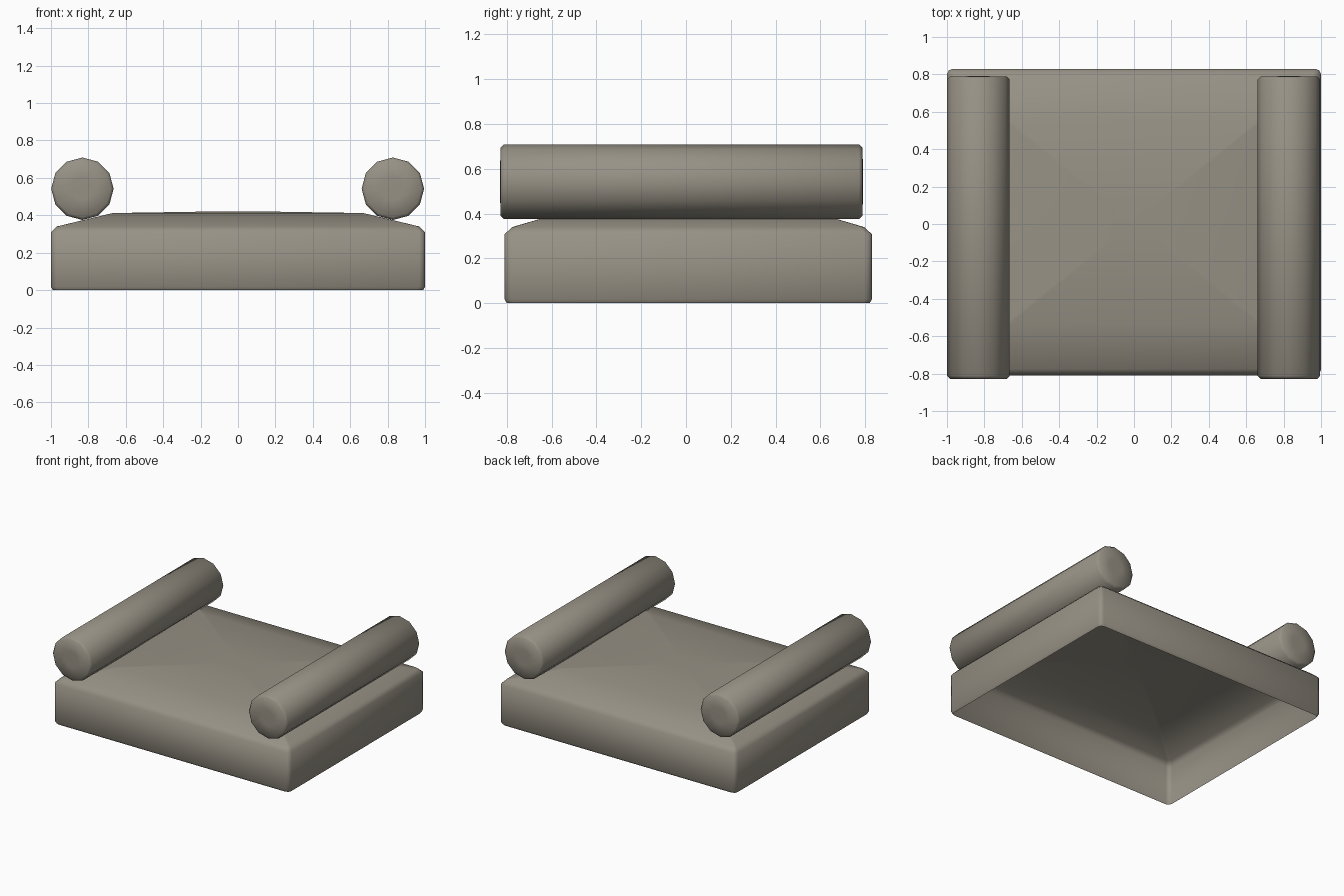
import bpy, bmesh, math

if "Cube" in bpy.data.objects:
    bpy.data.objects.remove(bpy.data.objects["Cube"])

fabric = bpy.data.materials.new("warm grey fabric")
fabric.diffuse_color = (0.31, 0.285, 0.235, 1)
fabric.use_nodes = True
fabric.node_tree.nodes["Principled BSDF"].inputs["Base Color"].default_value = fabric.diffuse_color


def loft(name, rings, cap_start, cap_end):
    """Skin a list of equal-length point rings into one smooth mesh."""
    bm = bmesh.new()
    loops = [[bm.verts.new(p) for p in ring] for ring in rings]
    n = len(loops[0])
    for a, b in zip(loops, loops[1:]):
        for i in range(n):
            j = (i + 1) % n
            bm.faces.new((a[i], a[j], b[j], b[i]))
    if cap_start:
        bm.faces.new(loops[0][::-1])
    if cap_end:
        bm.faces.new(loops[-1])
    for f in bm.faces:
        f.smooth = True
    bmesh.ops.recalc_face_normals(bm, faces=bm.faces)
    mesh = bpy.data.meshes.new(name)
    bm.to_mesh(mesh)
    bm.free()
    mesh.materials.append(fabric)
    obj = bpy.data.objects.new(name, mesh)
    bpy.context.collection.objects.link(obj)
    return obj


def rounded_rect(hx, hy, z, c, yc=0.01):
    """Rectangle ring with chamfered corners (one mid point per corner)."""
    k = c * 0.3
    quarter = [(hx, hy - c), (hx - k, hy - k), (hx - c, hy)]
    pts = list(quarter)
    pts += [(-x, y) for x, y in quarter[::-1]]
    pts += [(-x, -y) for x, y in quarter]
    pts += [(x, -y) for x, y in quarter[::-1]]
    return [(x, y + yc, z) for x, y in pts]


# Seat cushion: domed shell, open underneath
loft("seat_cushion", [
    rounded_rect(0.99, 0.81, 0.0, 0.03),
    rounded_rect(1.0, 0.82, 0.018, 0.03),
    rounded_rect(1.0, 0.82, 0.308, 0.03),
    rounded_rect(0.97, 0.785, 0.34, 0.02),
    rounded_rect(0.67, 0.54, 0.412, 0.012),
    rounded_rect(0.10, 0.08, 0.421, 0.008),
], False, True)


def circle(x, y, r, sides=12, z=0.542):
    return [(x + r * math.cos(2 * math.pi * i / sides), y,
             z + r * math.sin(2 * math.pi * i / sides)) for i in range(sides)]


# Bolster arms: twelve-sided rolls with softened ends
for side, x in (("left", -0.832), ("right", 0.828)):
    loft(side + "_bolster", [
        circle(x, -0.83, 0.06),
        circle(x, -0.828, 0.152),
        circle(x, -0.812, 0.167),
        circle(x, 0.772, 0.167),
        circle(x, 0.788, 0.152),
        circle(x, 0.79, 0.06),
    ], True, True)
